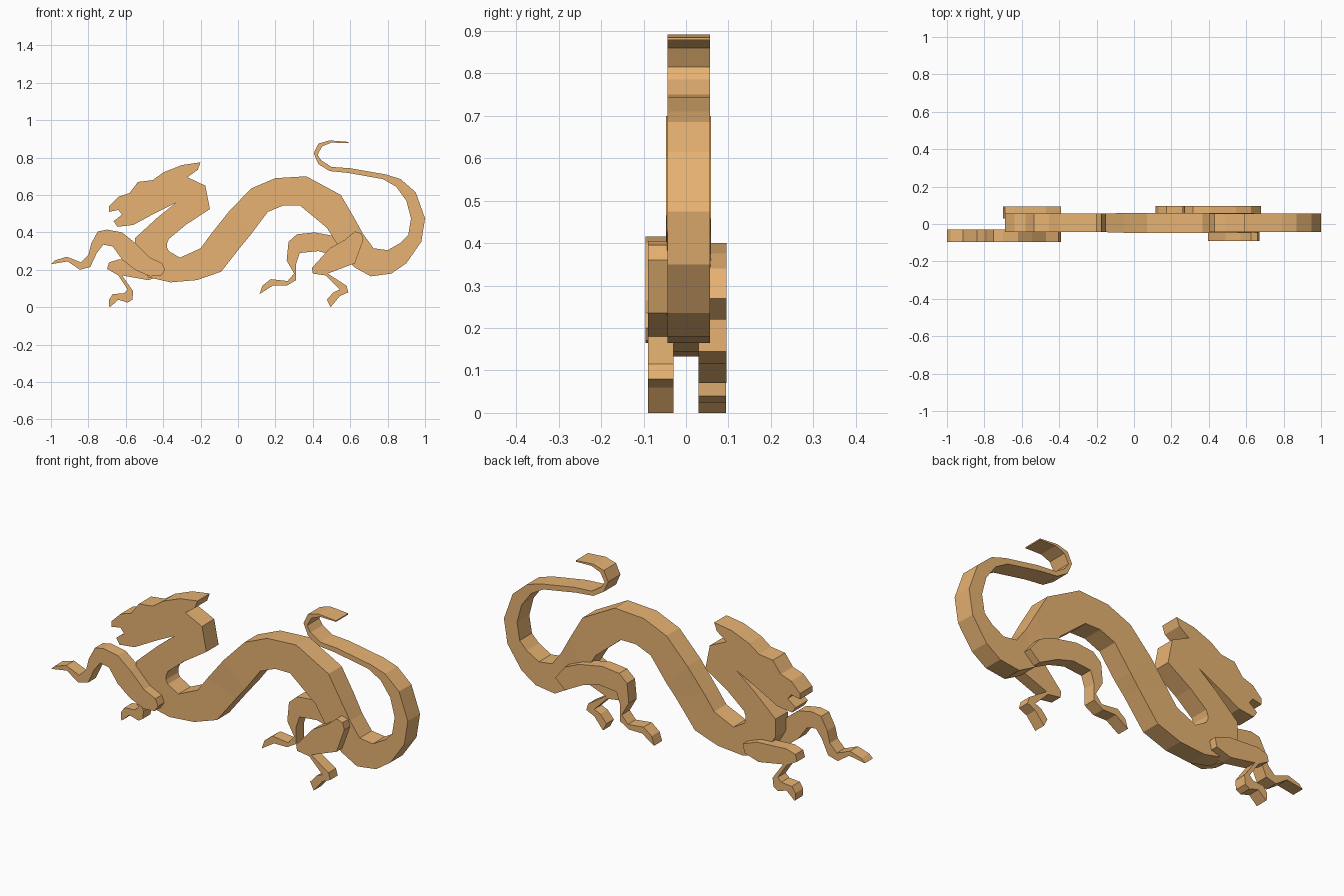
import bpy, bmesh

mat = bpy.data.materials.new("orange")
mat.diffuse_color = (0.80, 0.45, 0.17, 1)


def finish(bm, name):
    bmesh.ops.recalc_face_normals(bm, faces=bm.faces)
    mesh = bpy.data.meshes.new(name)
    bm.to_mesh(mesh)
    bm.free()
    mesh.materials.append(mat)
    ob = bpy.data.objects.new(name, mesh)
    bpy.context.collection.objects.link(ob)


def ribbon(name, stations, y_mid, half):
    """Sweep a box section through pairs of edge points (hundredths, x z x z)."""
    bm = bmesh.new()
    rings = []
    for i, (ax, az, bx, bz) in enumerate(stations):
        h = half + (0.003 if 16 <= i <= 21 else 0)
        rings.append([bm.verts.new((x / 100, y_mid + s * h, z / 100))
                      for x, z, s in ((ax, az, -1), (bx, bz, -1), (bx, bz, 1), (ax, az, 1))])
    for r, q in zip(rings, rings[1:]):
        for k in range(4):
            n = (k + 1) % 4
            bm.faces.new((r[k], r[n], q[n], q[k]))
    bm.faces.new(rings[0])
    bm.faces.new(rings[-1])
    finish(bm, name)


def slab(name, outline, y0, y1):
    """Extrude a front-view outline (hundredths) from y0 to y1."""
    bm = bmesh.new()
    face = bm.faces.new([bm.verts.new((x / 100, y0, z / 100)) for x, z in outline])
    ext = bmesh.ops.extrude_face_region(bm, geom=[face], use_keep_orig=True)
    for v in ext["geom"]:
        if isinstance(v, bmesh.types.BMVert):
            v.co.y = y1
    bmesh.ops.triangulate(bm, faces=[f for f in bm.faces if len(f.verts) > 4])
    finish(bm, name)


# Tail, trunk and neck in one winding strip, tail tip first
ribbon("body", [
    (59, 87.8, 59, 88.4), (50, 88, 49, 89.2), (45, 86, 43, 87.5), (42.5, 81.5, 40.5, 82.3),
    (44.5, 78.5, 43, 76.5), (50, 75, 49, 72.8), (60, 74.3, 59, 71.8), (79, 71, 77.5, 68.5),
    (87, 68.5, 84.5, 64.5), (95, 61.5, 90, 57), (100, 47.5, 92.5, 47.5), (98, 35, 91, 38.5),
    (90, 23.5, 87, 34.5), (82, 18, 80, 30.5), (71, 16.5, 72.5, 31.5), (62, 21.5, 67, 39),
    (54, 32, 62, 48), (47.5, 42.5, 55, 60), (33, 54.5, 36.5, 70), (24.5, 54.5, 20, 69),
    (16, 51, 7, 63.5), (7, 39, -5, 51), (2, 33, -14.5, 39), (-9, 19, -20, 31.5),
    (-22, 14.5, -31, 26.5), (-36, 13.3, -37, 30), (-48, 16, -38, 32), (-55, 28, -38, 34),
    (-55, 37, -37, 36.5), (-43, 48, -28, 44), (-33, 56, -15, 52.5),
], 0.006, 0.05)

# Head with crest, open mouth and lower jaw
slab("head", [
    (-20, 77.5), (-30, 76), (-40, 72), (-45.5, 68), (-53.5, 67), (-58, 61), (-64, 59),
    (-69, 54), (-69, 51), (-64, 52), (-62, 49.5), (-66.5, 46), (-64.5, 43), (-56, 44),
    (-44, 50.5), (-33, 56), (-15, 52.5), (-17.5, 65), (-27, 69.5), (-21.5, 73.5),
], -0.044, 0.056)

# Near front leg, reaching forward
slab("near_front_leg", [
    (-100, 23), (-98, 25), (-91.5, 27), (-84, 24), (-80, 28), (-78.5, 34), (-75, 40.5),
    (-70, 41.5), (-62, 40), (-54.5, 34), (-47, 26.5), (-40.5, 23.5), (-39, 20), (-41, 17),
    (-47, 16.5), (-55, 20), (-62, 25.5), (-67, 32.5), (-72, 33.5), (-75.5, 29),
    (-79, 21.5), (-84.5, 20), (-91, 24.5),
], -0.095, -0.03)

# Far front leg, standing
slab("far_front_leg", [
    (-69, 1), (-69, 4), (-67, 7), (-61, 7.5), (-59, 9.5), (-64, 17), (-70, 20.5),
    (-69, 24), (-64, 25.5), (-47, 24.5), (-39, 21.5), (-40, 17), (-48, 14.5), (-62, 17),
    (-56, 8.5), (-56.5, 4), (-59, 2.5), (-64, 4), (-68.5, 0),
], 0.03, 0.094)

# Near hind leg, folded
slab("near_hind_leg", [
    (62.5, 40.5), (66, 39.5), (67, 36), (62.5, 23.5), (48, 18), (58, 11.5), (59, 8),
    (54.5, 6), (49.5, 0), (47.5, 4), (51, 8), (54.5, 9.5), (47, 17), (40, 18),
    (39.5, 21), (49, 31.5), (57, 36),
], -0.09, -0.03)

# Far hind leg, stepping forward
slab("far_hind_leg", [
    (11.5, 7), (13, 11.5), (17.5, 15), (26.5, 14), (30, 18), (26, 25), (27, 35),
    (31.5, 39), (41, 40), (54.5, 37.5), (62.5, 34), (68, 27), (62.5, 22), (52, 27.5),
    (43, 30), (33, 29), (31, 23), (31, 14.5), (26, 11.5), (18.5, 11.5),
], 0.03, 0.095)
